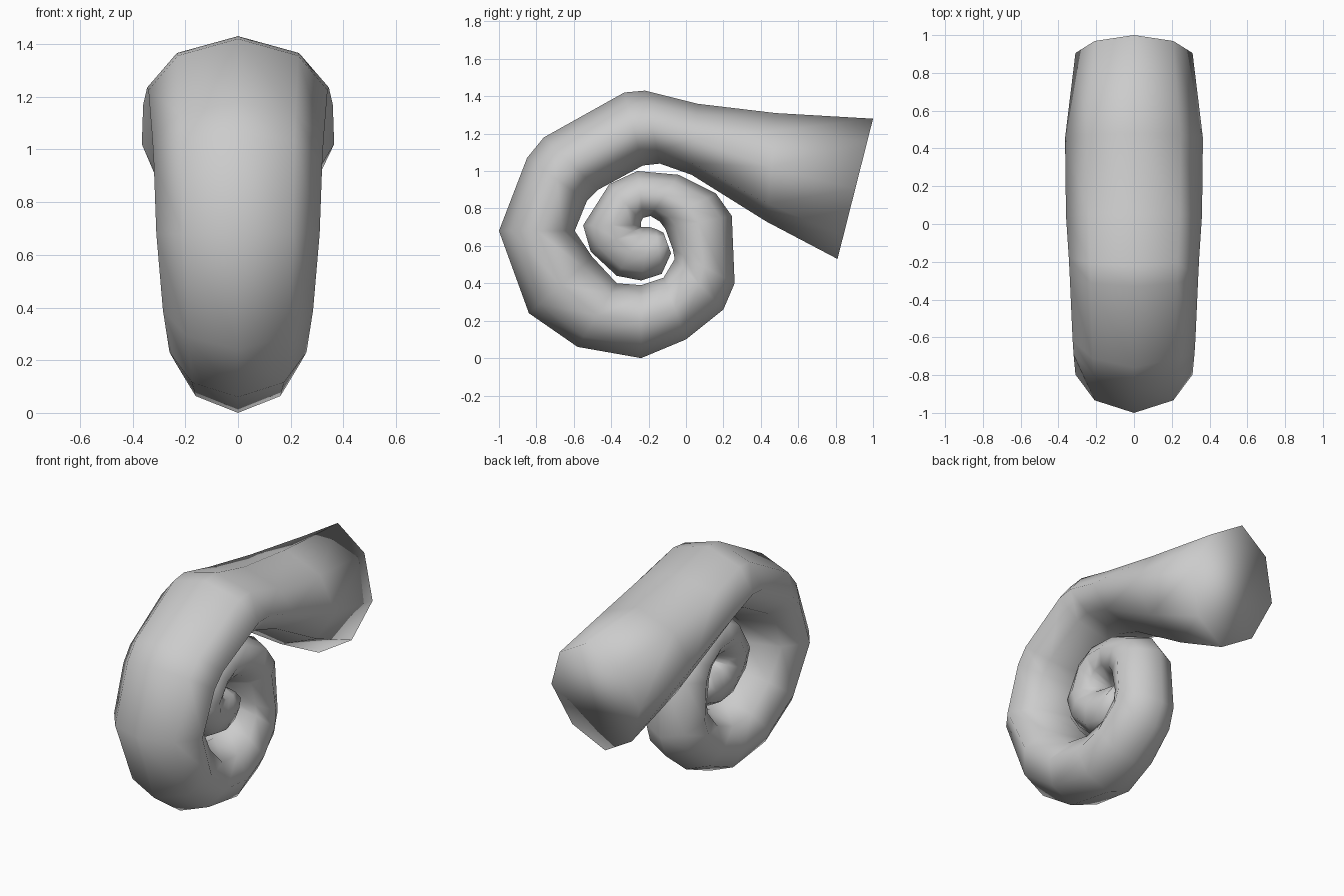
import bpy, bmesh, math
from mathutils import Vector

# Coil sections, mouth to tip: outer (y, z), inner (y, z), half width in x
SECTIONS = [
    (1.00, 1.28, 0.81, 0.53, 0.31),
    (0.48, 1.31, 0.43, 0.73, 0.365),
    (0.06, 1.36, 0.03, 0.98, 0.36),
    (-0.22, 1.43, -0.14, 1.04, 0.345),
    (-0.33, 1.42, -0.23, 1.03, 0.34),
    (-0.76, 1.18, -0.47, 0.90, 0.325),
    (-0.85, 1.07, -0.53, 0.84, 0.32),
    (-1.00, 0.68, -0.595, 0.68, 0.31),
    (-0.84, 0.24, -0.50, 0.54, 0.285),
    (-0.58, 0.06, -0.37, 0.40, 0.26),
    (-0.24, 0.00, -0.24, 0.39, 0.24),
    (0.00, 0.10, -0.12, 0.43, 0.225),
    (0.20, 0.26, -0.06, 0.53, 0.21),
    (0.26, 0.40, -0.07, 0.58, 0.20),
    (0.245, 0.76, -0.11, 0.69, 0.19),
    (0.16, 0.88, -0.14, 0.73, 0.18),
    (-0.04, 0.98, -0.19, 0.76, 0.17),
    (-0.26, 1.00, -0.23, 0.75, 0.165),
    (-0.41, 0.93, -0.24, 0.73, 0.16),
    (-0.55, 0.71, -0.24, 0.71, 0.15),
    (-0.51, 0.57, -0.24, 0.70, 0.14),
    (-0.37, 0.44, -0.22, 0.70, 0.13),
    (-0.24, 0.415, -0.19, 0.70, 0.12),
    (-0.13, 0.45, -0.16, 0.69, 0.11),
    (-0.08, 0.56, -0.12, 0.67, 0.09),
]
SIDES = 8


def ring(bm, oy, oz, iy, iz, w):
    """Eight-sided section whose diagonal corners are slightly flattened."""
    outer, inner = Vector((0, oy, oz)), Vector((0, iy, iz))
    mid, half = (outer + inner) / 2, (outer - inner) / 2
    verts = []
    for k in range(SIDES):
        a = math.tau * k / SIDES
        f = 0.95 if k % 2 else 1.0
        verts.append(bm.verts.new(mid + half * math.cos(a) * f
                                  + Vector((w * math.sin(a) * f, 0, 0))))
    return verts


# Coiled tube with closed mouth and tip
bm = bmesh.new()
rings = [ring(bm, *s) for s in SECTIONS]
for a, b in zip(rings, rings[1:]):
    for k in range(SIDES):
        n = (k + 1) % SIDES
        bm.faces.new((a[k], a[n], b[n], b[k]))
bm.faces.new(rings[0])
bm.faces.new(rings[-1])
bmesh.ops.recalc_face_normals(bm, faces=bm.faces)
for f in bm.faces:
    f.smooth = True
mesh = bpy.data.meshes.new("spiral_horn")
bm.to_mesh(mesh)
bm.free()
horn = bpy.data.objects.new("spiral_horn", mesh)
bpy.context.collection.objects.link(horn)

# Centre on y
